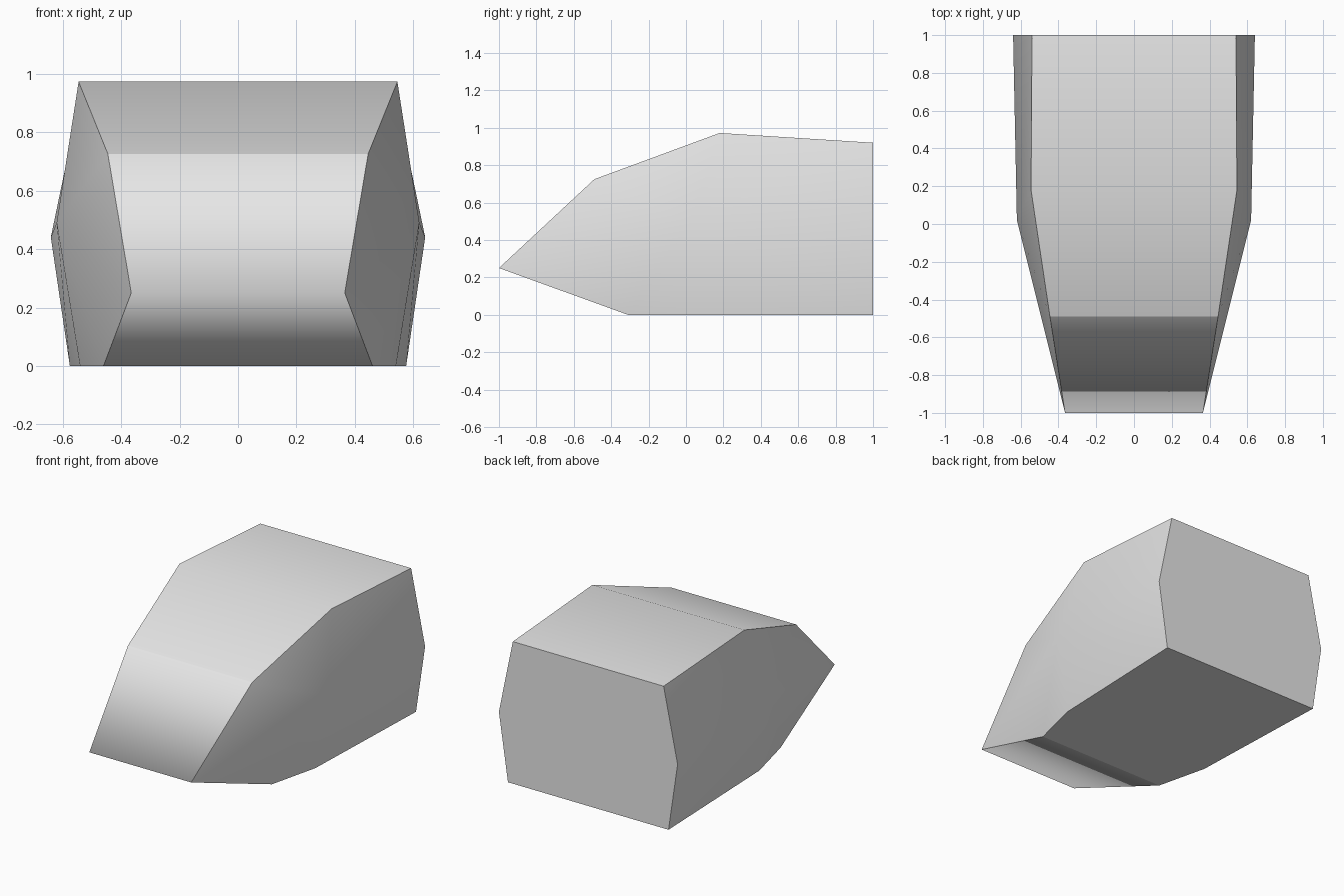
import bpy, bmesh

if "Cube" in bpy.data.objects:
    bpy.data.objects.remove(bpy.data.objects["Cube"])

# Half-outline of the wedge body, running round the right side: (x, y, z)
NOSE, BROW, PEAK, REAR_TOP, REAR_MID, REAR_BASE, BASE_MID, BASE_FRONT, HIP = range(9)
half = [
    (0.365, -1.0, 0.25),   # nose
    (0.445, -0.49, 0.725), # brow
    (0.545, 0.18, 0.972),  # roof peak
    (0.54, 1.0, 0.92),     # rear top
    (0.64, 1.0, 0.44),     # rear middle, widest
    (0.575, 1.0, 0.0),     # rear base
    (0.54, 0.02, 0.0),     # base middle
    (0.46, -0.31, 0.0),    # base front
    (0.62, 0.02, 0.49),    # side bulge
]

grey = bpy.data.materials.new("light grey")
grey.diffuse_color = (0.8, 0.8, 0.8, 1)
grey.use_nodes = True
grey.node_tree.nodes["Principled BSDF"].inputs["Base Color"].default_value = grey.diffuse_color

bm = bmesh.new()
right = [bm.verts.new(p) for p in half]
left = [bm.verts.new((-x, y, z)) for x, y, z in half]

# Bulging sides: four panels meeting at the side bulge
side_faces = set()
for side in (right, left):
    for ring in ((NOSE, BROW, PEAK), (PEAK, REAR_TOP, REAR_MID),
                 (REAR_MID, REAR_BASE, BASE_MID), (BASE_MID, BASE_FRONT, NOSE)):
        side_faces.add(bm.faces.new([side[HIP]] + [side[i] for i in ring]))


# Panels spanning from side to side
def span(*ids):
    return bm.faces.new([right[i] for i in ids] + [left[i] for i in reversed(ids)])


span(NOSE, BROW)
span(BROW, PEAK)
span(PEAK, REAR_TOP)
span(REAR_TOP, REAR_MID, REAR_BASE)
span(REAR_BASE, BASE_MID, BASE_FRONT)
span(BASE_FRONT, NOSE)
bmesh.ops.recalc_face_normals(bm, faces=bm.faces[:])

# Smooth panels, creased along the side outline, brow, base and back
for f in bm.faces:
    f.smooth = True
for e in bm.edges:
    n_side = sum(f in side_faces for f in e.link_faces)
    if n_side == 1:
        e.smooth = False
for i in (BROW, REAR_TOP, REAR_BASE, BASE_FRONT):
    bm.edges.get((right[i], left[i])).smooth = False

mesh = bpy.data.meshes.new("wedge_body")
bm.to_mesh(mesh)
bm.free()
mesh.materials.append(grey)
body = bpy.data.objects.new("wedge_body", mesh)
bpy.context.collection.objects.link(body)
